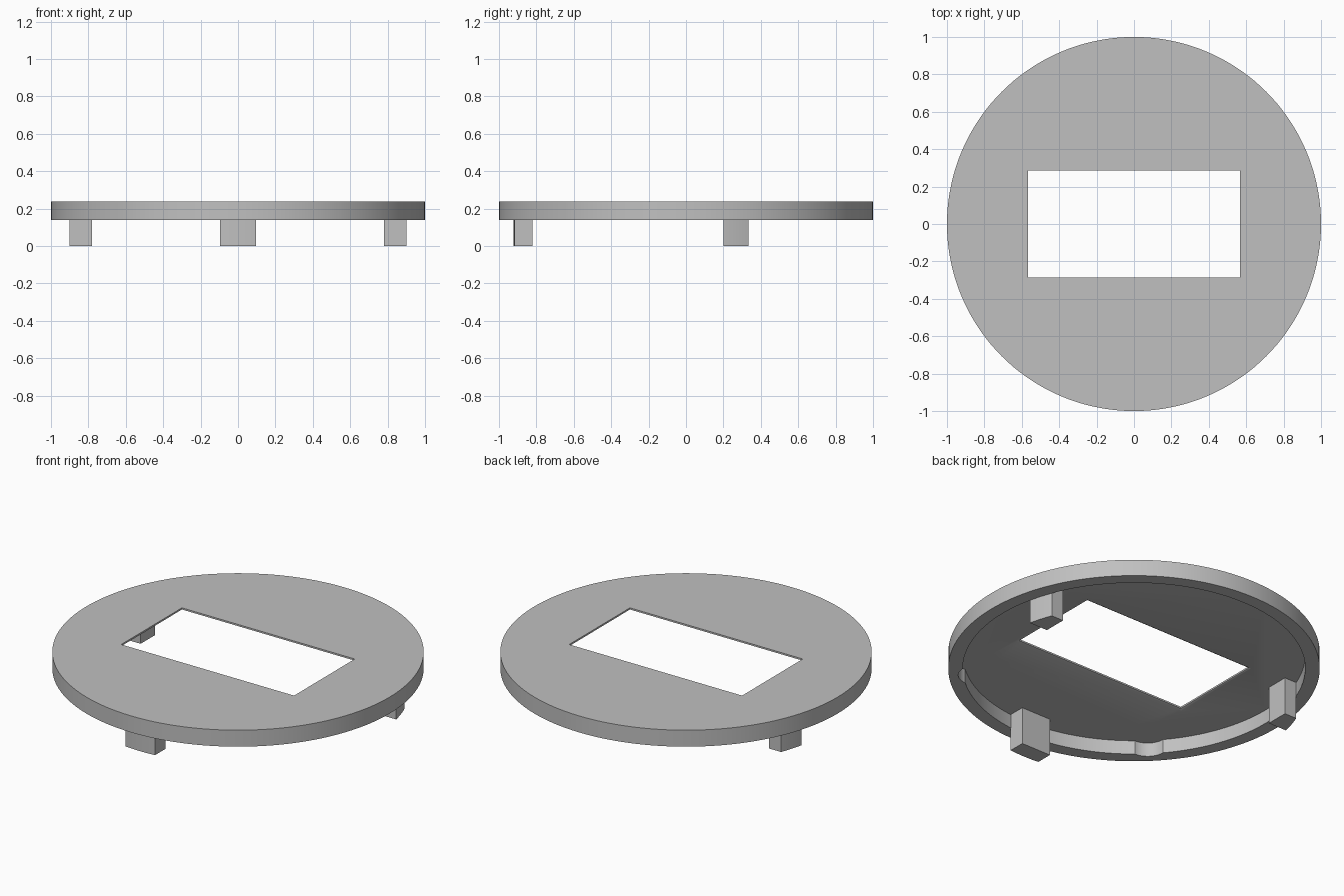
import bpy, bmesh, math
from mathutils import Matrix

if "Cube" in bpy.data.objects:
    bpy.data.objects.remove(bpy.data.objects["Cube"], do_unlink=True)

TOP, RIM, CEILING = 0.238, 0.14, 0.222   # plate top, rim underside, recess ceiling
INNER = 0.922                            # recess radius

grey = bpy.data.materials.new("plain_grey")
grey.use_nodes = True
grey.diffuse_color = (0.53, 0.53, 0.53, 1)
grey.node_tree.nodes["Principled BSDF"].inputs["Base Color"].default_value = (0.53, 0.53, 0.53, 1)


def make_object(name, bm):
    bmesh.ops.recalc_face_normals(bm, faces=bm.faces[:])
    mesh = bpy.data.meshes.new(name)
    bm.to_mesh(mesh)
    bm.free()
    mesh.materials.append(grey)
    obj = bpy.data.objects.new(name, mesh)
    bpy.context.collection.objects.link(obj)
    return obj


def loft(name, sections):
    """Solid through matching outlines, each given as (points, z)."""
    bm = bmesh.new()
    rings = [[bm.verts.new((x, y, z)) for x, y in pts] for pts, z in sections]
    bm.faces.new(rings[0])
    bm.faces.new(rings[-1])
    for low, high in zip(rings, rings[1:]):
        for i in range(len(low)):
            j = (i + 1) % len(low)
            bm.faces.new((low[i], low[j], high[j], high[i]))
    return make_object(name, bm)


def circle(radius, count, cx=0, cy=0):
    steps = [math.tau * i / count for i in range(count)]
    return [(cx + radius * math.cos(a), cy + radius * math.sin(a)) for a in steps]


def rectangle(hx, hy):
    return [(-hx, -hy), (hx, -hy), (hx, hy), (-hx, hy)]


def arc(a0, a1, count=12):
    return [(INNER * math.cos(a0 + (a1 - a0) * i / count),
             INNER * math.sin(a0 + (a1 - a0) * i / count)) for i in range(count + 1)]


def cut(target, cutter):
    cutter.hide_render = True
    mod = target.modifiers.new("cut", "BOOLEAN")
    mod.operation = "DIFFERENCE"
    mod.solver = "EXACT"
    mod.object = cutter
    bpy.context.view_layer.objects.active = target
    bpy.ops.object.modifier_apply(modifier=mod.name)
    bpy.data.objects.remove(cutter, do_unlink=True)


def smooth(obj):
    bpy.ops.object.select_all(action="DESELECT")
    obj.select_set(True)
    bpy.context.view_layer.objects.active = obj
    bpy.ops.object.shade_smooth_by_angle(angle=math.radians(30))


# Round cover with a hollow underside
cover = loft("cover_plate", [(circle(1, 144), RIM), (circle(1, 144), TOP)])
cut(cover, loft("recess_cutter", [(circle(INNER, 144), 0), (circle(INNER, 144), CEILING)]))

# Shallow rounded notches in the inner rim wall
for degrees in (225, 315):
    a = math.radians(degrees)
    ring = circle(0.108, 48, 0.842 * math.cos(a), 0.842 * math.sin(a))
    cut(cover, loft("notch_cutter", [(ring, 0), (ring, CEILING)]))

# Rectangular window, bevelled on its lower edge
wide, narrow = rectangle(0.58, 0.297), rectangle(0.568, 0.285)
cut(cover, loft("window_cutter", [(wide, 0.1), (wide, CEILING), (narrow, CEILING + 0.006), (narrow, 0.3)]))
smooth(cover)

# Front leg, its outer face following the rim
half = math.asin(0.097 / INNER)
front = arc(-math.pi / 2 - half, -math.pi / 2 + half) + [(0.097, -0.82), (-0.097, -0.82)]
smooth(loft("front_leg", [(front, 0), (front, CEILING)]))

# Mirrored side legs with the outer corner rounded to the rim
low_y, high_y, inner_x = 0.2, 0.335, 0.78
side = arc(math.asin(low_y / INNER), math.asin(high_y / INNER)) + [(inner_x, high_y), (inner_x, low_y)]
for name, sign in (("left_leg", 1), ("right_leg", -1)):
    outline = [(sign * x, y) for x, y in side]
    smooth(loft(name, [(outline, 0), (outline, CEILING)]))
